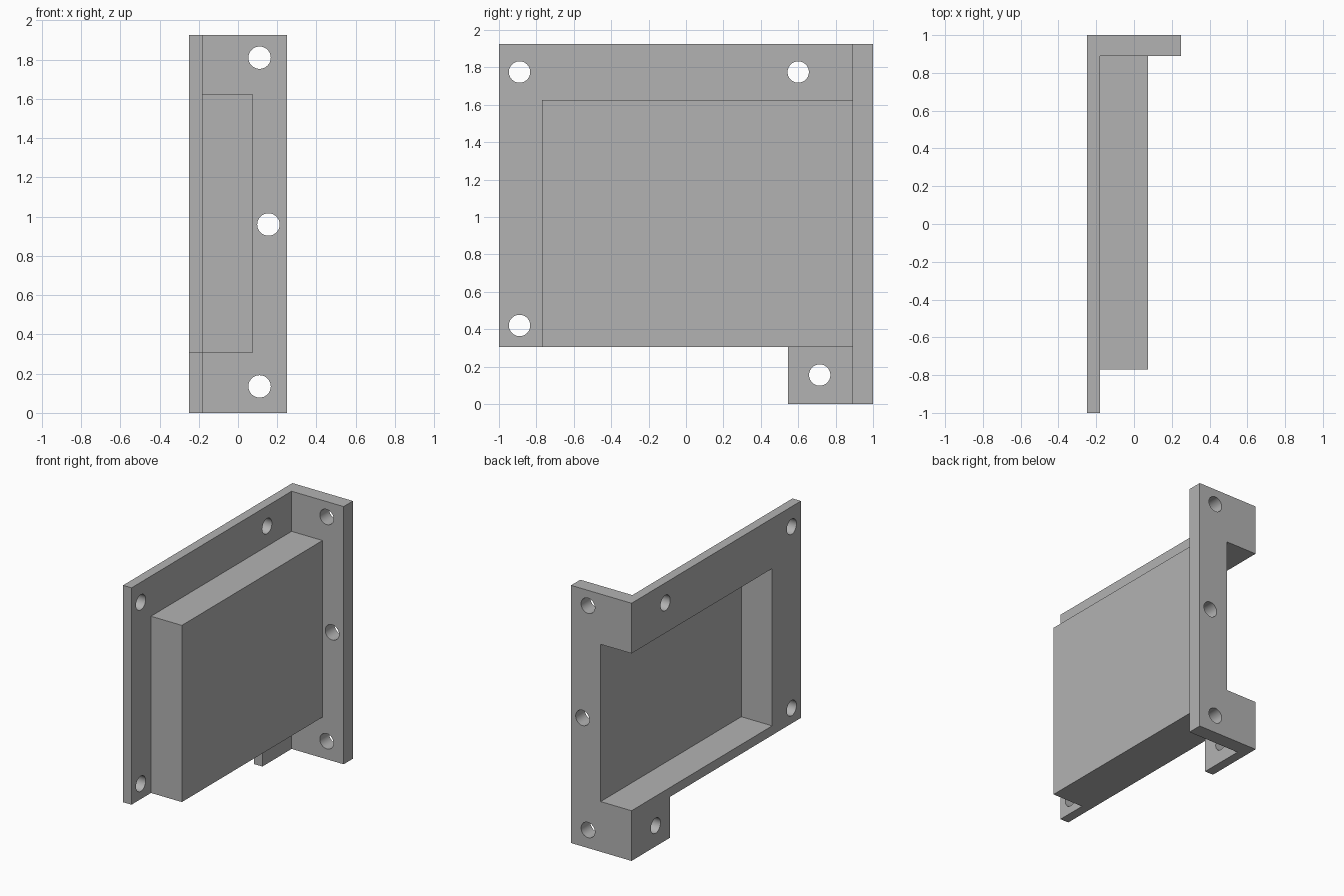
import bpy
import bmesh
import math
from mathutils import Matrix, Vector

if "Cube" in bpy.data.objects:
    bpy.data.objects.remove(bpy.data.objects["Cube"], do_unlink=True)

HEIGHT = 1.925
OUTER, INNER = -0.25, -0.18      # faces of the side plate
BOTTOM = 0.305                   # underside of plate and housing
HOLE_RADIUS = 0.057

metal = bpy.data.materials.new("plain grey")
metal.use_nodes = True
grey = (0.45, 0.45, 0.45, 1)
metal.diffuse_color = grey
metal.node_tree.nodes["Principled BSDF"].inputs["Base Color"].default_value = grey


def finish(name, bm):
    bmesh.ops.recalc_face_normals(bm, faces=bm.faces)
    mesh = bpy.data.meshes.new(name)
    bm.to_mesh(mesh)
    bm.free()
    mesh.materials.append(metal)
    obj = bpy.data.objects.new(name, mesh)
    bpy.context.collection.objects.link(obj)
    return obj


def box(name, low, high):
    low, high = Vector(low), Vector(high)
    bm = bmesh.new()
    bmesh.ops.create_cube(bm, size=1, matrix=Matrix.Translation((low + high) / 2)
                          @ Matrix.Diagonal((high - low).to_4d()))
    return finish(name, bm)


def drill(name, centre, axis):
    bm = bmesh.new()
    turn = Matrix.Rotation(math.pi / 2, 4, axis)
    bmesh.ops.create_cone(bm, cap_ends=True, segments=48, radius1=HOLE_RADIUS,
                          radius2=HOLE_RADIUS, depth=0.24,
                          matrix=Matrix.Translation(centre) @ turn)
    return finish(name, bm)


def combine(target, tool, operation):
    mod = target.modifiers.new(operation.lower(), "BOOLEAN")
    mod.operation, mod.solver, mod.object = operation, "EXACT", tool
    bpy.context.view_layer.objects.active = target
    bpy.ops.object.modifier_apply(modifier=mod.name)
    bpy.data.objects.remove(tool, do_unlink=True)


# Side plate with a tab reaching down at the back
outline = [(-1, BOTTOM), (0.545, BOTTOM), (0.545, 0), (1, 0), (1, HEIGHT), (-1, HEIGHT)]
bm = bmesh.new()
face = bm.faces.new([bm.verts.new((OUTER, y, z)) for y, z in outline])
extruded = bmesh.ops.extrude_face_region(bm, geom=[face])["geom"]
bmesh.ops.translate(bm, vec=(INNER - OUTER, 0, 0),
                    verts=[v for v in extruded if isinstance(v, bmesh.types.BMVert)])
bracket = finish("housing_bracket", bm)

# Back flange and raised housing
combine(bracket, box("back_flange", (OUTER, 0.89, 0), (0.25, 1, HEIGHT)), "UNION")
combine(bracket, box("housing", (-0.22, -0.77, BOTTOM), (0.075, 0.95, 1.625)), "UNION")

# Cavity open to the outer side and through the back flange
combine(bracket, box("cavity", (-0.4, -0.66, 0.375), (0.005, 1.2, 1.55)), "DIFFERENCE")

# Screw holes in the plate, then in the flange
for y, z in [(-0.89, 1.775), (0.6, 1.775), (-0.89, 0.42), (0.715, 0.155)]:
    combine(bracket, drill("plate_hole", ((OUTER + INNER) / 2, y, z), "Y"), "DIFFERENCE")
for x, z in [(0.11, 1.81), (0.155, 0.96), (0.11, 0.135)]:
    combine(bracket, drill("flange_hole", (x, 0.945, z), "X"), "DIFFERENCE")

# Smooth hole walls, crisp edges
bpy.ops.object.select_all(action="DESELECT")
bracket.select_set(True)
bpy.context.view_layer.objects.active = bracket
bpy.ops.object.shade_smooth_by_angle(angle=math.radians(30))
